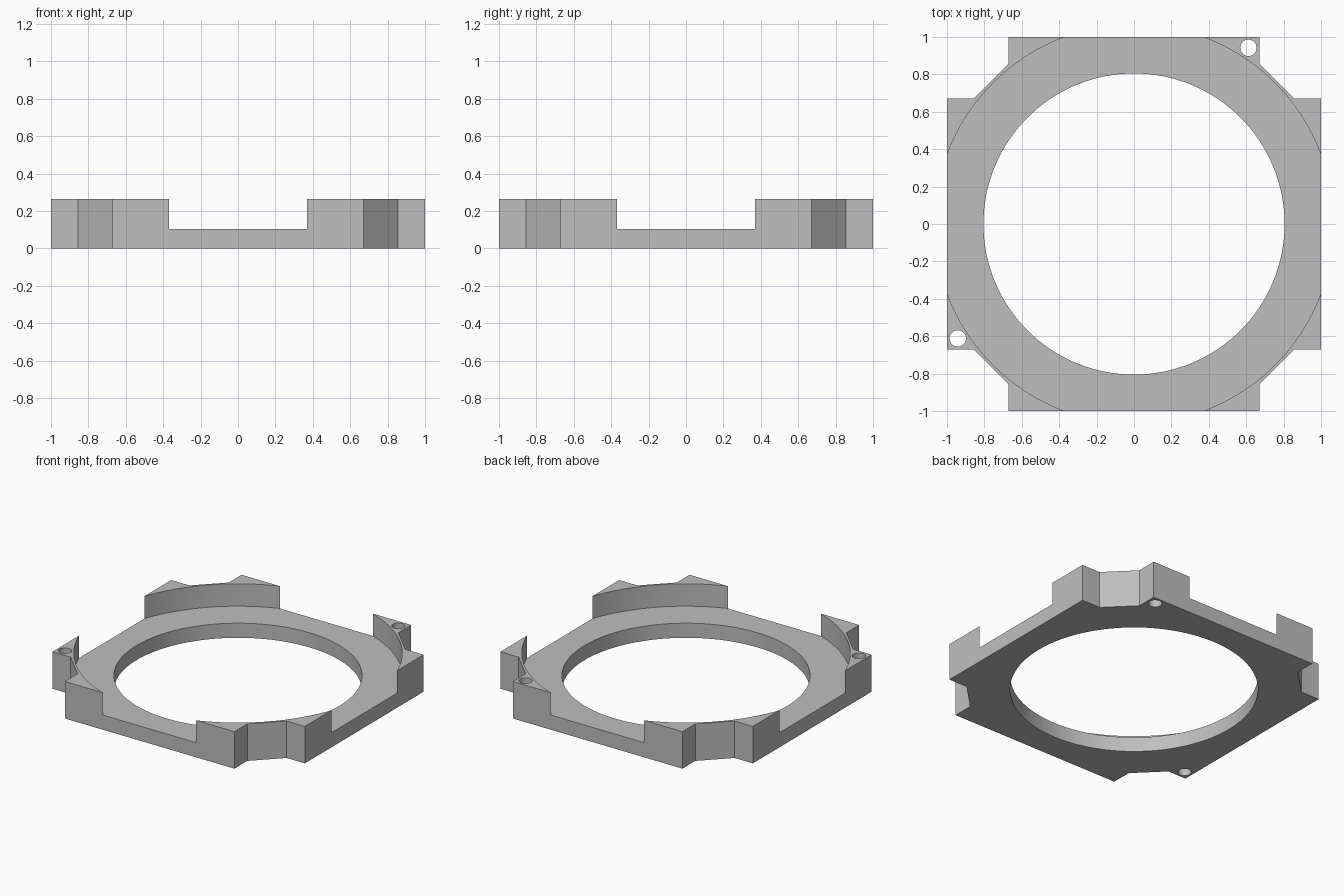
import bpy, bmesh, math

cube = bpy.data.objects.get("Cube")
if cube:
    bpy.data.objects.remove(cube, do_unlink=True)

HEIGHT = 0.265      # full corner height
FLOOR = 0.105       # height of the recessed ledge
NOTCH_IN, NOTCH_OUT = 0.672, 0.855

# Single grey material
grey = bpy.data.materials.new("light_grey")
grey.use_nodes = True
colour = (0.52, 0.52, 0.52, 1)
grey.diffuse_color = colour
grey.node_tree.nodes["Principled BSDF"].inputs["Base Color"].default_value = colour


def link_mesh(name, bm):
    mesh = bpy.data.meshes.new(name)
    bmesh.ops.recalc_face_normals(bm, faces=bm.faces)
    bm.to_mesh(mesh)
    bm.free()
    mesh.materials.append(grey)
    obj = bpy.data.objects.new(name, mesh)
    bpy.context.collection.objects.link(obj)
    return obj


def prism(name, outline, z0, z1):
    bm = bmesh.new()
    base = bm.faces.new([bm.verts.new((x, y, z0)) for x, y in outline])
    top = bmesh.ops.extrude_face_region(bm, geom=[base])["geom"]
    verts = [v for v in top if isinstance(v, bmesh.types.BMVert)]
    bmesh.ops.translate(bm, verts=verts, vec=(0, 0, z1 - z0))
    return link_mesh(name, bm)


def circle(x, y, radius, sides):
    steps = [2 * math.pi * i / sides for i in range(sides)]
    return [(x + radius * math.cos(a), y + radius * math.sin(a)) for a in steps]


# Square plate with a stepped, chamfered notch at each corner
corner = [(1, NOTCH_IN), (NOTCH_OUT, NOTCH_IN), (NOTCH_IN, NOTCH_OUT), (NOTCH_IN, 1)]
outline = []
for turn in range(4):
    outline += corner
    corner = [(-y, x) for x, y in corner]
frame = prism("mounting_frame", outline, 0, HEIGHT)

# Round recess, central opening and two screw holes
cutters = [
    prism("recess_cutter", circle(0, 0, 1.066, 160), FLOOR, 0.5),
    prism("opening_cutter", circle(0, 0, 0.805, 128), -0.2, 0.5),
    prism("back_hole_cutter", circle(0.612, 0.942, 0.044, 32), -0.2, 0.5),
    prism("front_hole_cutter", circle(-0.942, -0.612, 0.044, 32), -0.2, 0.5),
]

bpy.ops.object.select_all(action="DESELECT")
bpy.context.view_layer.objects.active = frame
frame.select_set(True)
for cutter in cutters:
    cutter.hide_render = True
    cut = frame.modifiers.new(cutter.name, "BOOLEAN")
    cut.operation = "DIFFERENCE"
    cut.solver = "EXACT"
    cut.object = cutter
    bpy.ops.object.modifier_apply(modifier=cut.name)
    bpy.data.objects.remove(cutter, do_unlink=True)

bpy.ops.object.shade_smooth_by_angle(angle=math.radians(25))
